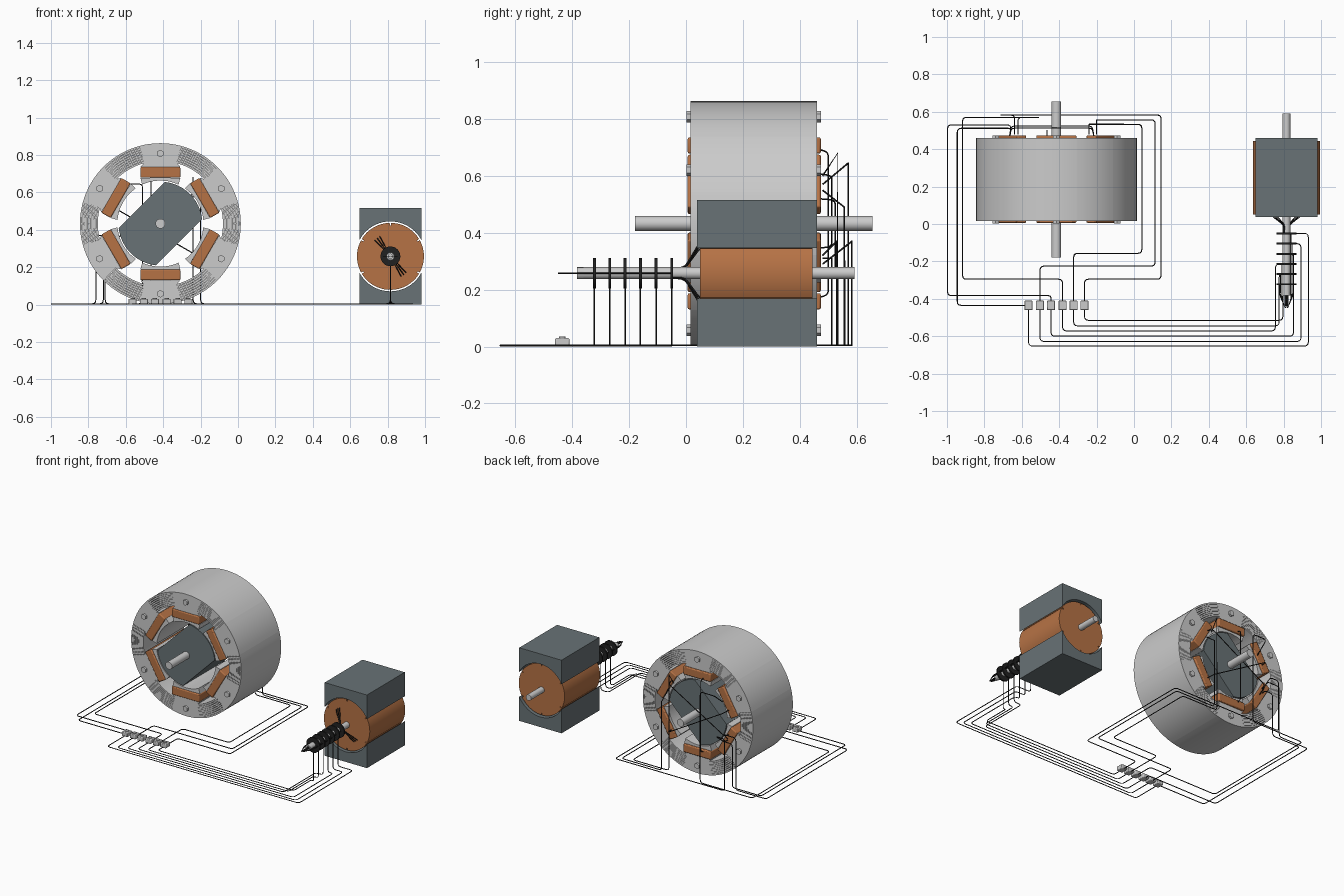
import bpy, bmesh
from math import sin, cos, pi, radians
from mathutils import Vector

if "Cube" in bpy.data.objects:
    bpy.data.objects.remove(bpy.data.objects["Cube"])


def material(name, rgb):
    m = bpy.data.materials.new(name)
    m.diffuse_color = (*rgb, 1)
    m.use_nodes = True
    m.node_tree.nodes["Principled BSDF"].inputs["Base Color"].default_value = m.diffuse_color
    return m


COPPER = material("copper", (0.47, 0.17, 0.06))
IRON = material("dark_iron", (0.14, 0.17, 0.18))
BLACK = material("black", (0.015, 0.015, 0.015))


def arc(r, a0, a1, n):
    return [(r * cos(radians(a0 + (a1 - a0) * i / n)), r * sin(radians(a0 + (a1 - a0) * i / n)))
            for i in range(n + 1)]


def circle(r, n=32):
    return arc(r, 0, 360, n)[:-1]


def prism(name, profile, y0, y1, center, angle=0, mat=None, bevel=0):
    """Extrude an (x, z) profile along y, turned by angle about center."""
    bm = bmesh.new()
    c, s = cos(radians(angle)), sin(radians(angle))
    vs = [bm.verts.new((center[0] + x * c - z * s, y0, center[1] + x * s + z * c)) for x, z in profile]
    face = bm.faces.new(vs)
    new = bmesh.ops.extrude_face_region(bm, geom=[face])["geom"]
    bmesh.ops.translate(bm, vec=(0, y1 - y0, 0), verts=[g for g in new if isinstance(g, bmesh.types.BMVert)])
    bmesh.ops.recalc_face_normals(bm, faces=bm.faces)
    for f in bm.faces:
        f.smooth = True
    me = bpy.data.meshes.new(name)
    bm.to_mesh(me)
    bm.free()
    me.set_sharp_from_angle(angle=radians(25))
    ob = bpy.data.objects.new(name, me)
    bpy.context.collection.objects.link(ob)
    if mat:
        me.materials.append(mat)
    if bevel:
        b = ob.modifiers.new("bevel", "BEVEL")
        b.width, b.segments = bevel, 2
    return ob


def rect(w, h, z=0):
    return [(-w / 2, z - h / 2), (w / 2, z - h / 2), (w / 2, z + h / 2), (-w / 2, z + h / 2)]


def wire(name, pts, r=0.003, bend=0.022):
    """Round wire through pts with softened corners."""
    p = [Vector(q) for q in pts]
    out = [p[0]]
    for a, b, c in zip(p, p[1:], p[2:]):
        d = min(bend, (a - b).length * 0.45, (c - b).length * 0.45)
        s, e = b + (a - b).normalized() * d, b + (c - b).normalized() * d
        out += [s * (1 - t) ** 2 + b * 2 * t * (1 - t) + e * t * t for t in (0, 0.33, 0.67, 1)]
    out.append(p[-1])
    cu = bpy.data.curves.new(name, "CURVE")
    cu.dimensions = "3D"
    cu.bevel_depth, cu.bevel_resolution, cu.use_fill_caps = r, 1, True
    sp = cu.splines.new("POLY")
    sp.points.add(len(out) - 1)
    for q, v in zip(sp.points, out):
        q.co = (*v, 1)
    cu.materials.append(BLACK)
    bpy.context.collection.objects.link(bpy.data.objects.new(name, cu))


# ---- Motor: six-pole stator ----
M = (-0.415, 0.433)
Y0, Y1 = 0.015, 0.46
pole = arc(0.43, 75, 105, 8) + [(-0.087, 0.325), (-0.107, 0.303), (-0.055, 0.303), (-0.055, 0.245),
                                (-0.107, 0.245)] + arc(0.23, 115, 65, 10) + [
    (0.107, 0.245), (0.055, 0.245), (0.055, 0.303), (0.107, 0.303), (0.087, 0.325)]
SHEETS = 8
for k in range(6):
    a = 60 * k
    prism("stator_pole", pole, Y0, Y1, M, a)
    # wound coil around each pole
    prism("stator_coil", rect(0.214, 0.057, 0.274), 0.006, 0.474, M, a, COPPER, 0.006)
    # through bolt with hexagonal ends
    b = radians(90 + a)
    prism("pole_bolt", circle(0.02, 6), 0.002, 0.474, (M[0] + 0.375 * cos(b), M[1] + 0.375 * sin(b)), 30)
    # yoke laminations between the poles
    step = (0.43 - 0.333) / SHEETS
    for i in range(SHEETS):
        r0 = 0.333 + i * step
        prism("yoke_lamination", arc(r0 + 0.0015, 15, -15, 8) + arc(r0 + step, -15, 15, 8), Y0, Y1, M, a)

# ---- Motor rotor: round bar with two flats, and shaft ----
prism("motor_rotor", arc(0.224, -38.7, 38.7, 12) + arc(0.224, 141.3, 218.7, 12), Y0, Y1, M, 45, IRON)
prism("motor_shaft", circle(0.026), -0.18, 0.655, M)

# ---- Generator / resolver unit: pole blocks ----
G = (0.815, 0.258)
R = 0.187
edge = 28.1
for name, turn in (("upper_field_block", 0), ("lower_field_block", 180)):
    prism(name, [(0.165, 0.258), (-0.165, 0.258)] + arc(R, 180 - edge, edge, 20), 0.038, 0.46, G, turn, IRON)

# wound drum with six narrow slots
drum = []
for k in range(6):
    a = 30 + 60 * k
    drum += arc(0.166, a - 1.2, a + 1.2, 1) + arc(0.179, a + 1.2, a + 58.8, 12)
prism("drum_winding", drum, 0.05, 0.445, G, 0, COPPER)

# hollow shaft
prism("drum_shaft", circle(0.021), -0.36, 0.592, G)
for k in range(16):
    prism("shaft_mouth", arc(0.012, 0, 22.5, 1) + arc(0.021, 22.5, 0, 1), -0.383, -0.36, G, 22.5 * k)

# ---- Slip rings, shaft leads and drum leads ----
ring_y = [-0.05, -0.105, -0.16, -0.214, -0.268, -0.322]
for i, y in enumerate(ring_y):
    prism("slip_ring", circle(0.053), y - 0.005, y + 0.005, G, 0, BLACK)
    s = 1 if i < 3 else -1
    j = i % 3
    x0, x1 = G[0] + s * (0.003 + 0.003 * j), G[0] + s * (0.025 + 0.006 * j)
    wire("shaft_lead", [(x0, -0.355, G[1]), (x0, -0.46 + 0.01 * j, G[1]),
                        (x1, -0.40 + 0.01 * j, G[1]), (x1, y, G[1])], 0.0022)
    b = radians((118 + 8 * j) + (0 if s > 0 else 180))
    wire("drum_lead", [(G[0] + 0.125 * cos(b), 0.06, G[1] + 0.125 * sin(b)),
                       (G[0] + 0.115 * cos(b), 0.045, G[1] + 0.115 * sin(b)),
                       (G[0] + 0.022 * cos(b), -0.005, G[1] + 0.022 * sin(b)),
                       (G[0] + 0.02 * cos(b), -0.05, G[1] + 0.02 * sin(b))])

# ---- Terminal row ----
term_x = [-0.564, -0.503, -0.444, -0.382, -0.323, -0.265]
TY = -0.435
for x in term_x:
    prism("terminal_block", rect(0.044, 0.03, 0.015), TY - 0.025, TY + 0.025, (x, 0), 0, None, 0.004)
    bpy.ops.mesh.primitive_cylinder_add(vertices=12, radius=0.012, depth=0.008, location=(x, TY, 0.032))
    bpy.context.object.name = "terminal_screw"

# ---- Ground cables from slip rings to terminals ----
Z = 0.004
cable_x = [0.932, 0.893, 0.853, 0.756, 0.776, 0.796]
cable_y = [-0.653, -0.628, -0.60, -0.572, -0.545, -0.515]
for x, y, cx, cy in zip(term_x, ring_y, cable_x, cable_y):
    wire("ring_cable", [(G[0], y, G[1] - 0.05), (G[0], y, Z), (cx, y, Z), (cx, cy, Z),
                        (x, cy, Z), (x, TY - 0.02, Z)])

# ---- Ground cables from terminals round to the stator coils ----
# (front lane y, side lane x, rear lane y, riser x, coil height)
lanes = [(TY, -0.945, 0.512, -0.72, 0.31), (-0.225, 0.113, 0.557, -0.20, 0.49),
         (-0.383, -0.997, 0.53, -0.76, 0.37), (-0.295, -0.917, 0.57, -0.51, 0.645),
         (-0.157, 0.042, 0.533, -0.24, 0.68), (-0.295, 0.145, 0.583, -0.71, 0.37)]
coil_x = [-0.66, -0.20, -0.66, -0.62, -0.24, -0.64]
coil_z = [0.31, 0.55, 0.32, 0.57, 0.60, 0.29]
for x, (fy, sx, ry, rx, h), qx, qz in zip(term_x, lanes, coil_x, coil_z):
    start = [(x, TY + 0.02, Z)] if fy != TY else []
    wire("stator_cable", start + [(x, fy, Z), (sx, fy, Z), (sx, ry, Z), (rx, ry, Z), (rx, ry, h),
                                  (qx, ry, h), (qx, 0.48, qz)])

# ---- Cross links joining opposite coils behind the rotor ----
for k, a in enumerate((90, 30, 150)):
    y = 0.50 + 0.012 * k
    c, s = cos(radians(a)), sin(radians(a))
    side = (-s * 0.05, c * 0.05)
    pts = [(M[0] + t * c + u * side[0], yy, M[1] + t * s + u * side[1])
           for t, u, yy in ((0.26, 1, 0.47), (0.25, 1, y), (-0.25, 1, y), (-0.26, 1, 0.47))]
    wire("coil_link", pts)
